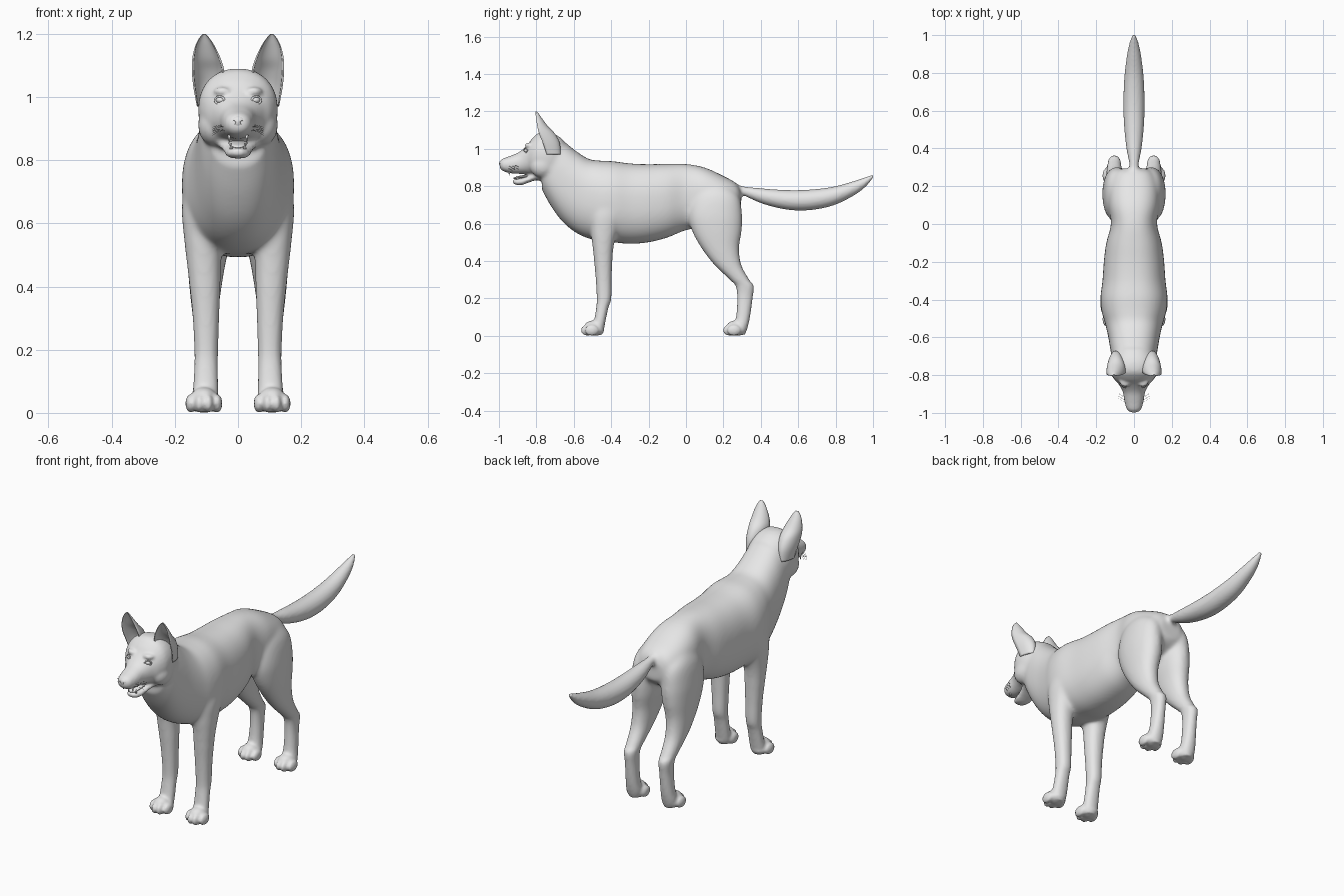
import bpy, bmesh, math
from mathutils import Matrix, Vector

if "Cube" in bpy.data.objects:
    bpy.data.objects.remove(bpy.data.objects["Cube"])

coat = bpy.data.materials.new("plain_grey")
coat.diffuse_color = (0.8, 0.8, 0.8, 1)
coat.use_nodes = True
coat.node_tree.nodes["Principled BSDF"].inputs["Base Color"].default_value = coat.diffuse_color


def finish(name, bm):
    bmesh.ops.recalc_face_normals(bm, faces=bm.faces[:])
    me = bpy.data.meshes.new(name)
    bm.to_mesh(me)
    bm.free()
    me.shade_smooth()
    me.materials.append(coat)
    ob = bpy.data.objects.new(name, me)
    bpy.context.collection.objects.link(ob)
    return ob


def spline(rows, steps=5):
    """Catmull-Rom through rows of numbers."""
    out = []
    for i in range(len(rows) - 1):
        p = [rows[max(0, min(len(rows) - 1, i + k))] for k in (-1, 0, 1, 2)]
        for s in range(steps):
            t = s / steps
            out.append([b + 0.5 * t * (c - a + t * (2 * a - 5 * b + 4 * c - d + t * (3 * (b - c) + d - a)))
                        for a, b, c, d in zip(*p)])
    return out + [list(rows[-1])]


def skin(bm, rings):
    vs = [[bm.verts.new(p) for p in r] for r in rings]
    n = len(vs[0])
    for a, b in zip(vs, vs[1:]):
        for i in range(n):
            bm.faces.new((a[i], a[(i + 1) % n], b[(i + 1) % n], b[i]))
    bm.faces.new(vs[0])
    bm.faces.new(vs[-1])


def oval(n, power):
    for i in range(n):
        a = 2 * math.pi * i / n
        c, s = math.cos(a), math.sin(a)
        yield (math.copysign(abs(c) ** (2 / power), c), math.copysign(abs(s) ** (2 / power), s))


def slices_y(bm, rows, power=2.2, n=32):
    """Rows are y, top z, bottom z, half width."""
    skin(bm, [[(u * w, y, (t + b) / 2 + v * (t - b) / 2) for u, v in oval(n, power)]
              for y, t, b, w in spline(rows)])


def slices_z(bm, rows, side, power=2.2, n=28):
    """Rows are z, front y, back y, inner x, outer x."""
    skin(bm, [[(side * ((i + o) / 2 + u * (o - i) / 2), (f + b) / 2 + v * (b - f) / 2, z)
               for u, v in oval(n, power)] for z, f, b, i, o in spline(rows)])


def ball(bm, pos, size, rot=0.0):
    m = Matrix.Translation(pos) @ Matrix.Rotation(rot, 4, 'Z') @ Matrix.Diagonal((*size, 1))
    bmesh.ops.create_uvsphere(bm, u_segments=20, v_segments=12, radius=1, matrix=m)


# Torso and neck
TORSO = [(-.77, 1.05, .78, .095), (-.72, 1.07, .69, .115), (-.66, 1.045, .61, .126), (-.59, .99, .552, .138),
         (-.52, .946, .52, .155), (-.46, .937, .506, .172), (-.39, .934, .50, .178), (-.3, .922, .492, .167),
         (-.2, .918, .50, .16), (-.1, .92, .525, .147), (0, .919, .565, .122), (.1, .90, .58, .135),
         (.2, .855, .60, .13), (.27, .815, .64, .10), (.295, .77, .67, .06)]
TAIL = [(.2, .845, .77, .04), (.3, .802, .752, .024), (.4, .789, .71, .04), (.5, .781, .682, .051),
        (.6, .779, .67, .056), (.7, .785, .677, .055), (.8, .80, .702, .049), (.9, .828, .752, .036),
        (.96, .848, .797, .023), (1.003, .864, .848, .007)]
HEAD = [(-.66, 1.055, .85, .095), (-.72, 1.086, .83, .123), (-.78, 1.088, .835, .124), (-.82, 1.058, .855, .106),
        (-.85, 1.02, .863, .08), (-.89, .984, .866, .059), (-.94, .962, .87, .05), (-.98, .947, .882, .038),
        (-.996, .932, .90, .02)]
JAW = [(-.76, .89, .825, .075), (-.8, .875, .832, .066), (-.84, .856, .82, .05), (-.88, .843, .806, .041),
       (-.91, .838, .808, .031), (-.926, .834, .818, .015)]
HIND_LEG = [(.82, .08, .2, .03, .11), (.75, .035, .28, .015, .15), (.65, .012, .30, .012, .166),
            (.56, .032, .298, .02, .166), (.47, .082, .284, .04, .16), (.38, .152, .295, .055, .152),
            (.3, .235, .338, .065, .143), (.265, .266, .362, .069, .139), (.2, .274, .356, .072, .135),
            (.1, .268, .342, .07, .14), (.04, .25, .328, .066, .146), (.006, .25, .315, .075, .135)]
FRONT_LEG = [(.78, -.46, -.32, .05, .155), (.66, -.51, -.33, .04, .178), (.56, -.51, -.365, .045, .172),
             (.48, -.5, -.386, .053, .163), (.4, -.491, -.394, .056, .153), (.3, -.482, -.398, .06, .143),
             (.2, -.477, -.4, .063, .138), (.15, -.48, -.415, .064, .138), (.08, -.492, -.43, .063, .142),
             (.03, -.51, -.44, .064, .145), (.006, -.5, -.45, .075, .135)]

bm = bmesh.new()
slices_y(bm, TORSO, 2.35, 40)
slices_y(bm, TAIL, 2.0)
slices_y(bm, HEAD, 2.2)
slices_y(bm, JAW, 2.3)
for side in (-1, 1):
    slices_z(bm, HIND_LEG, side)
    slices_z(bm, FRONT_LEG, side)
    # Cheek and brow fullness
    ball(bm, (side * .075, -.765, .91), (.052, .07, .065))
    ball(bm, (side * .05, -.838, 1.018), (.028, .024, .014), side * .5)
    # Paws: pad, instep and four toes
    for front in (-.562, .198):
        x = side * .108
        ball(bm, (x, front + .075, .031), (.047, .05, .031))
        ball(bm, (x, front + .068, .05), (.04, .05, .032))
        for dx, off in ((-.042, .022), (-.0145, 0), (.0145, 0), (.042, .022)):
            ball(bm, (x + dx, front + .036 + off, .03), (.0165, .037, .03))
body = finish("body", bm)

# Fuse the parts into one skin
fuse = body.modifiers.new("fuse", 'REMESH')
fuse.mode = 'VOXEL'
fuse.voxel_size = .0075
deps = bpy.context.evaluated_depsgraph_get()
fused = bpy.data.meshes.new_from_object(body.evaluated_get(deps))
body.modifiers.clear()
body.data = fused
fused.name = "body"
fused.shade_smooth()

# Soften everything a little, and the muscle joints a lot
soft = body.modifiers.new("soften", 'SMOOTH')
soft.factor, soft.iterations = .5, 3
joints = body.vertex_groups.new(name="joints")
ramp = lambda v: max(0.0, min(1.0, v))
for v in fused.vertices:
    w = ramp((v.co.z - .4) / .12) * ramp((v.co.y + .80) / .08) * ramp((.34 - v.co.y) / .06)
    if w > 0:
        joints.add([v.index], w, 'REPLACE')
blend = body.modifiers.new("blend_joints", 'SMOOTH')
blend.factor, blend.iterations, blend.vertex_group = .5, 28, "joints"

# Ears: cupped crescents; rows are z, inner x, outer x, rim y, back y
EAR = [(.97, .07, .13, -.745, -.67), (1.03, .05, .141, -.765, -.675), (1.08, .044, .146, -.785, -.70),
       (1.12, .054, .145, -.795, -.738), (1.16, .073, .136, -.801, -.768), (1.185, .089, .124, -.804, -.785),
       (1.199, .102, .112, -.804, -.796)]
for side, tag in ((-1, "right"), (1, "left")):
    bm = bmesh.new()
    rings = []
    for z, i, o, f, b in spline(EAR):
        c, w, d = (i + o) / 2, (o - i) / 2, b - f
        arc = [math.pi * k / 14 for k in range(15)]
        ring = [(c + w * math.cos(a), f + d * math.sin(a)) for a in arc]
        ring += [(c + .88 * w * math.cos(a), f + .62 * d * math.sin(a)) for a in reversed(arc)]
        rings.append([(side * x, y, z) for x, y in ring])
    skin(bm, rings)
    finish(tag + "_ear", bm)

    # Eye with a lid rim
    eye = Vector((side * .055, -.851, .99))
    bm = bmesh.new()
    ball(bm, eye, (.016, .014, .011), side * .5)
    finish(tag + "_eye", bm)
    bm = bmesh.new()
    rim = []
    turn = Matrix.Rotation(side * .5, 3, 'Z')
    for k in range(24):
        a = 2 * math.pi * k / 24
        out = Vector((math.cos(a), 0, math.sin(a)))
        mid = Vector((.0165 * out.x, -.007, .0115 * out.z))
        rim.append([eye + turn @ (mid + .0035 * (math.cos(q) * out + math.sin(q) * Vector((0, 1, 0))))
                    for q in (math.pi * j / 4 for j in range(8))])
    vs = [[bm.verts.new(p) for p in r] for r in rim]
    for k in range(24):
        for j in range(8):
            bm.faces.new((vs[k][j], vs[k][(j + 1) % 8], vs[k - 1][(j + 1) % 8], vs[k - 1][j]))
    finish(tag + "_eyelid", bm)

    # Upper and lower fangs
    bm = bmesh.new()
    for x, y, z, h in ((.028, -.945, .868, -.022), (.022, -.908, .845, .018)):
        m = Matrix.Translation((side * x, y, z)) @ Matrix.Rotation(math.pi if h < 0 else 0, 4, 'X')
        bmesh.ops.create_cone(bm, cap_ends=True, segments=8, radius1=.005, radius2=.001, depth=abs(h), matrix=m)
    finish(tag + "_fangs", bm)

    # Whiskers
    cu = bpy.data.curves.new(tag + "_whiskers", 'CURVE')
    cu.dimensions, cu.bevel_depth, cu.bevel_resolution = '3D', .0007, 0
    for k in range(6):
        y, z = -.955 + .014 * (k % 3), .905 - .013 * (k // 3)
        sp = cu.splines.new('POLY')
        sp.points.add(3)
        for j, p in enumerate(sp.points):
            t = j / 3
            p.co = (side * (.036 + .045 * t), y + .03 * t, z + .012 * t - .025 * t * t + .006 * (k % 3) * t, 1)
    cu.materials.append(coat)
    bpy.context.collection.objects.link(bpy.data.objects.new(tag + "_whiskers", cu))

# Nose with two nostrils
bm = bmesh.new()
ball(bm, (0, -.979, .921), (.027, .02, .021))
nose = finish("nose", bm)
bm = bmesh.new()
for side in (-1, 1):
    ball(bm, (side * .013, -1.0, .919), (.006, .012, .006))
cutter = finish("nostril_cutter", bm)
cutter.hide_render = True
cutter.hide_viewport = True
cut = nose.modifiers.new("nostrils", 'BOOLEAN')
cut.operation, cut.object = 'DIFFERENCE', cutter

# Tongue
bm = bmesh.new()
slices_y(bm, [(-.8, .866, .852, .03), (-.85, .862, .846, .03), (-.89, .856, .842, .027),
              (-.912, .850, .839, .02), (-.922, .845, .838, .008)], 2.2, 20)
finish("tongue", bm)
